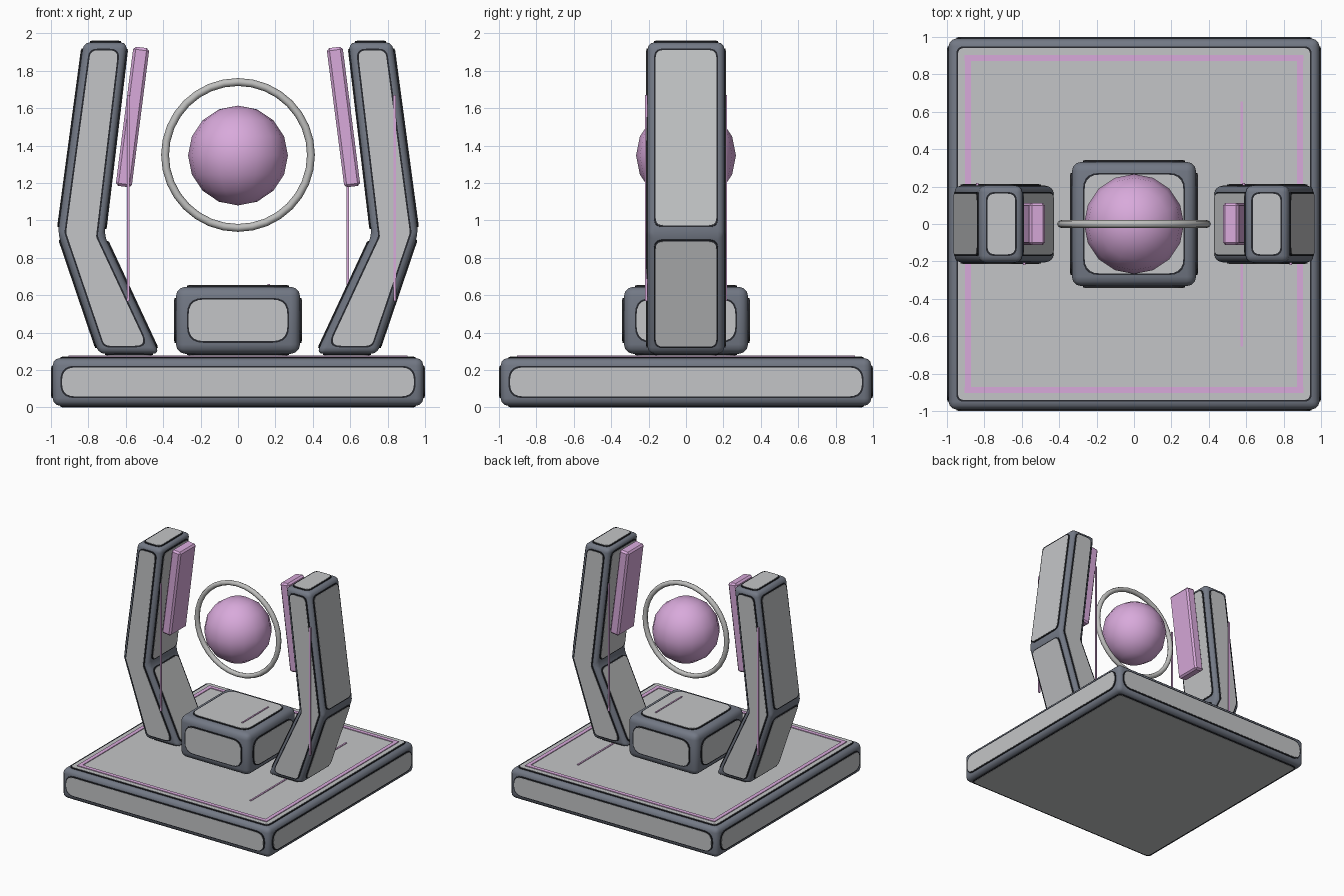
import bpy, bmesh, math
from mathutils import Vector, Matrix

if "Cube" in bpy.data.objects:
    bpy.data.objects.remove(bpy.data.objects["Cube"])


def material(name, rgb):
    m = bpy.data.materials.new(name)
    m.diffuse_color = (*rgb, 1)
    m.use_nodes = True
    m.node_tree.nodes["Principled BSDF"].inputs["Base Color"].default_value = m.diffuse_color
    return m


FRAME = material("slate frame", (0.17, 0.19, 0.235))
PANEL = material("light grey panel", (0.55, 0.56, 0.57))
SEAM = material("dark seam", (0.02, 0.022, 0.028))
PINK = material("orchid pink", (0.69, 0.40, 0.71))
RING = material("ring grey", (0.52, 0.52, 0.51))


def finish(bm, name, mat, smooth=None):
    me = bpy.data.meshes.new(name)
    bm.to_mesh(me)
    bm.free()
    me.materials.append(mat)
    ob = bpy.data.objects.new(name, me)
    bpy.context.collection.objects.link(ob)
    if smooth:
        bpy.ops.object.select_all(action='DESELECT')
        ob.select_set(True)
        bpy.context.view_layer.objects.active = ob
        bpy.ops.object.shade_smooth_by_angle(angle=math.radians(smooth))
    return ob


def prism(profile, half_y):
    """Solid from an x-z profile, extruded along y."""
    bm = bmesh.new()
    f = bm.faces.new([bm.verts.new((x, -half_y, z)) for x, z in profile])
    r = bmesh.ops.extrude_face_region(bm, geom=[f])
    vs = [v for v in r['geom'] if isinstance(v, bmesh.types.BMVert)]
    bmesh.ops.translate(bm, vec=(0, 2 * half_y, 0), verts=vs)
    bmesh.ops.recalc_face_normals(bm, faces=bm.faces[:])
    return bm


def rounded_outline(pts, n, inset, radius):
    """Inset a planar outline and round its corners."""
    c = len(pts)
    ins = []
    for i in range(c):
        d1 = (pts[i] - pts[i - 1]).normalized()
        d2 = (pts[(i + 1) % c] - pts[i]).normalized()
        n1, n2 = n.cross(d1), n.cross(d2)
        ins.append(pts[i] + (n1 + n2) * (inset / (1 + n1.dot(n2))))
    out = []
    for i in range(c):
        p = ins[i]
        a, b = ins[i - 1] - p, ins[(i + 1) % c] - p
        t = radius / math.tan(a.angle(b) / 2)
        t = min(t, a.length * 0.48, b.length * 0.48)
        p0, p2 = p + a.normalized() * t, p + b.normalized() * t
        for k in range(6):
            u = k / 5
            out.append(p0 * (1 - u) ** 2 + p * 2 * u * (1 - u) + p2 * u * u)
    return out


def add_plate(bm, outline, n, height):
    low = [bm.verts.new(p - n * 0.004) for p in outline]
    top = [bm.verts.new(p + n * height) for p in outline]
    bm.faces.new(top)
    for i in range(len(low)):
        j = (i + 1) % len(low)
        bm.faces.new((low[i], low[j], top[j], top[i]))


def armoured(name, profile, half_y, bevel, inset, radius):
    """Rounded frame with a seam-edged panel on every face."""
    bm = prism(profile, half_y)
    seams, panels = bmesh.new(), bmesh.new()
    for f in bm.faces:
        n = f.normal.copy()
        pts = [v.co.copy() for v in f.verts]
        r = radius
        if name == "base" and abs(n.z) > 0.9:
            r = 0.035
        add_plate(seams, rounded_outline(pts, n, inset - 0.009, r + 0.008), n, 0.007)
        add_plate(panels, rounded_outline(pts, n, inset, r), n, 0.009)
    bmesh.ops.bevel(bm, geom=bm.edges[:], offset=bevel, segments=3,
                    profile=0.5, affect='EDGES')
    finish(bm, name + "_frame", FRAME, 32)
    finish(seams, name + "_seams", SEAM)
    finish(panels, name + "_panels", PANEL)


def box(name, size, loc, mat, rot_y=0, bevel=0):
    bm = bmesh.new()
    bmesh.ops.create_cube(bm, size=1)
    bmesh.ops.scale(bm, vec=size, verts=bm.verts)
    if bevel:
        bmesh.ops.bevel(bm, geom=bm.edges[:], offset=bevel, segments=1, affect='EDGES')
    bm.transform(Matrix.Translation(loc) @ Matrix.Rotation(rot_y, 4, 'Y'))
    return finish(bm, name, mat)


def rect(hx, z0, z1):
    return [(-hx, z0), (hx, z0), (hx, z1), (-hx, z1)]


# Base and pedestal
armoured("base", rect(0.991, 0.009, 0.264), 0.991, 0.04, 0.05, 0.07)
armoured("pedestal", rect(0.332, 0.287, 0.645), 0.332, 0.05, 0.068, 0.08)

# Bent arms with glowing blocks on their inner sides
ARM = [(0.42, 0.287), (0.745, 0.287), (0.963, 0.93), (0.826, 1.952),
       (0.592, 1.952), (0.715, 0.92)]
for s, side in ((-1, "left"), (1, "right")):
    armoured(side + "_arm", [(x * s, z) for x, z in ARM], 0.205, 0.035, 0.043, 0.04)
    box(side + "_inner_block", (0.086, 0.225, 0.75), (s * 0.564, 0, 1.553), PINK,
        rot_y=-s * math.radians(7.3), bevel=0.014)
    # Thin strips on the front and back of the arms
    box(side + "_arm_front_strip", (0.014, 0.012, 1.1), (s * 0.712 + 0.126, -0.213, 1.12), PINK)
    box(side + "_arm_back_strip", (0.014, 0.012, 1.1), (s * 0.712 - 0.126, 0.213, 1.12), PINK)

# Thin strips on the tops of the base and pedestal
box("base_strip", (0.014, 1.31, 0.009), (0.577, 0, 0.274), PINK)
box("pedestal_strip", (0.012, 0.36, 0.009), (0.165, 0, 0.655), PINK)

# Square trim on the base
for s in (-1, 1):
    box("base_trim_x", (1.81, 0.033, 0.008), (0, s * 0.888, 0.275), PINK)
    box("base_trim_y", (0.033, 1.743, 0.008), (s * 0.888, 0, 0.275), PINK)

# Floating orb
bm = bmesh.new()
bmesh.ops.create_uvsphere(bm, u_segments=16, v_segments=8, radius=0.267)
bmesh.ops.translate(bm, vec=(0, 0, 1.347), verts=bm.verts)
finish(bm, "orb", PINK, 60)

# Ring around the orb
bpy.ops.mesh.primitive_torus_add(major_radius=0.39, minor_radius=0.021, major_segments=32,
                                 minor_segments=8, location=(0, 0, 1.35),
                                 rotation=(math.pi / 2, 0, 0))
ring = bpy.context.object
ring.name = "orb_ring"
ring.data.materials.append(RING)
bpy.ops.object.shade_smooth_by_angle(angle=math.radians(60))
